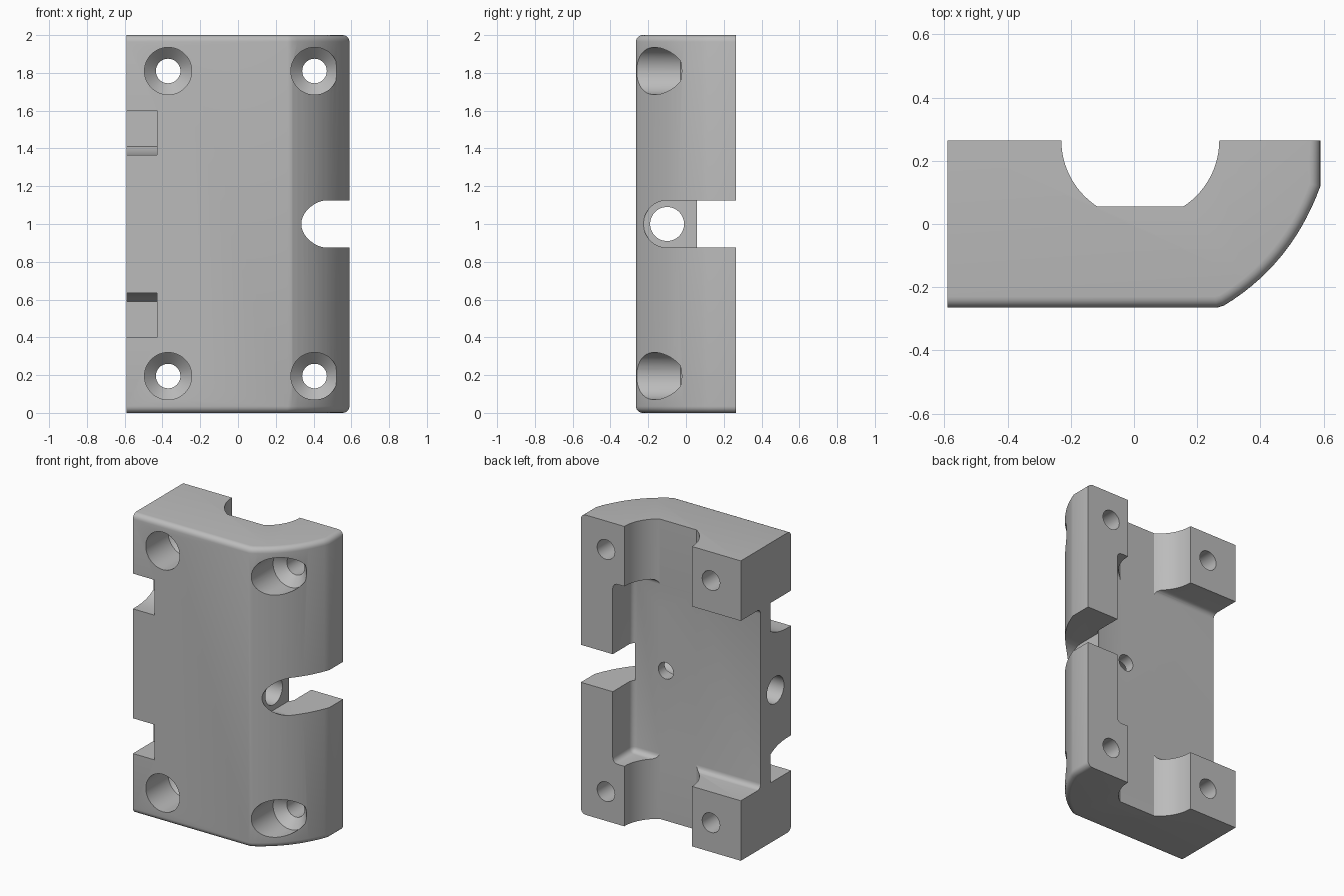
import bpy, bmesh
from math import sin, cos, pi
from mathutils import Vector

old = bpy.data.objects.get("Cube")
if old:
    bpy.data.objects.remove(old, do_unlink=True)

grey = bpy.data.materials.new("plain grey")
grey.use_nodes = True
grey.diffuse_color = (0.5, 0.5, 0.5, 1)
grey.node_tree.nodes["Principled BSDF"].inputs["Base Color"].default_value = (0.5, 0.5, 0.5, 1)

HX, HY, H = 0.59, 0.265, 2.0     # half width, half depth, height
FLOOR = 0.055                    # depth of the rear recess


def place(axis, a, b, t):
    """Put profile point (a, b) at distance t along an axis."""
    return {"x": (t, a, b), "y": (a, t, b), "z": (a, b, t)}[axis]


def loft(name, axis, sections, bevel=None, width=0.035):
    """Solid through (distance, profile) sections, with chosen edges rounded."""
    bm = bmesh.new()
    rings = [[bm.verts.new(place(axis, a, b, t)) for a, b in pts] for t, pts in sections]
    for low, high in zip(rings, rings[1:]):
        for i in range(len(low)):
            j = (i + 1) % len(low)
            bm.faces.new((low[i], low[j], high[j], high[i]))
    bm.faces.new(rings[0])
    bm.faces.new(rings[-1])
    bmesh.ops.recalc_face_normals(bm, faces=bm.faces)
    if bevel:
        edges = [e for e in bm.edges if bevel(e, (e.verts[0].co + e.verts[1].co) / 2)]
        bmesh.ops.bevel(bm, geom=edges, offset=width, segments=5, profile=0.5, affect="EDGES")
    mesh = bpy.data.meshes.new(name)
    bm.to_mesh(mesh)
    bm.free()
    obj = bpy.data.objects.new(name, mesh)
    bpy.context.collection.objects.link(obj)
    mesh.materials.append(grey)
    return obj


def arc(ca, cb, r, start=0.0, end=2 * pi, n=48):
    closed = abs(end - start) > 6.28
    steps = n if closed else n + 1
    return [(ca + r * cos(start + (end - start) * i / n),
             cb + r * sin(start + (end - start) * i / n)) for i in range(steps)]


def rod(name, axis, a, b, stops):
    return loft(name, axis, [(t, arc(a, b, r)) for t, r in stops])


def rect(a0, a1, b0, b1):
    return [(a0, b0), (a1, b0), (a1, b1), (a0, b1)]


# Body: block with one swept front corner and rounded end rims
p0, ctrl, p2 = Vector((0.285, -0.258)), Vector((0.5, -0.128)), Vector((HX, 0.12))
sweep = [tuple(p0 * (1 - t) ** 2 + ctrl * 2 * t * (1 - t) + p2 * t * t)
         for t in [i / 14 for i in range(15)]]
outline = [(-HX, -HY), (0.262, -HY)] + sweep + [(HX, HY), (-HX, HY)]


def on_rim(e, mid):
    flat = abs(e.verts[0].co.z - e.verts[1].co.z) < 0.001
    return flat and mid.x > -HX + 0.01 and mid.y < HY - 0.01


body = loft("bracket_body", "z", [(0, outline), (H, outline)], on_rim)
cutters = []

# Rear channel with a flat bottom
channel = [(x, max(y, FLOOR)) for x, y in arc(0.02, HY, 0.25, pi, 2 * pi, 40)]
low = [p for p in channel if p[1] > FLOOR]
half = (0.25 ** 2 - (HY - FLOOR) ** 2) ** 0.5
left = [p for p in low if p[0] < 0.02]
right = [p for p in low if p[0] > 0.02]
channel = [(-0.23, 0.4)] + left + [(0.02 - half, FLOOR), (0.02 + half, FLOOR)] + right + [(0.27, 0.4)]
cutters.append(loft("channel_cutter", "z", [(-0.1, channel), (H + 0.1, channel)]))

# Rear recess, open to one side, with rounded floor edges
recess = rect(-0.8, 0.355, FLOOR, 0.4)
cutters.append(loft("recess_cutter", "z", [(0.4, recess), (1.6, recess)],
                    lambda e, m: m.y < 0.3 and m.x > -0.7, 0.035))

# Cable bore and open-backed slot in the swept side
cutters.append(rod("bore_cutter", "x", -0.1, 1.0, [(-0.8, 0.09), (0.8, 0.09)]))
slot = [(0.4, 1.125)] + arc(-0.1, 1.0, 0.125, pi / 2, 1.5 * pi, 32) + [(0.4, 0.875)]
cutters.append(loft("slot_cutter", "x", [(0.335, slot), (0.8, slot)]))

# Small hole from the recess into the bore
cutters.append(rod("pin_hole_cutter", "y", 0.11, 1.0, [(-0.1, 0.055), (0.2, 0.055)]))

# Screw holes with deep conical seats
for x in (-0.37, 0.405):
    for z in (0.195, 1.81):
        cutters.append(rod("screw_cutter", "y", x, z,
                           [(-0.4, 0.125), (-0.03, 0.125), (0.03, 0.065), (0.4, 0.065)]))

# Side notches with a curved inner wall, mirrored about mid height
for s in (1, -1):
    curve = [(-0.265 + 0.215 * t, 1 + s * (0.365 + 0.045 * t ** 3)) for t in [i / 10 for i in range(11)]]
    notch = [(-0.4, 1 + s * 0.6), (-0.4, 1 + s * 0.365)] + curve + [(-0.05, 1 + s * 0.6)]
    cutters.append(loft("notch_cutter", "x", [(-0.8, notch), (-0.43, notch)]))

# Carve the body
bpy.context.view_layer.objects.active = body
for cutter in cutters:
    cutter.hide_render = True
    mod = body.modifiers.new(cutter.name, "BOOLEAN")
    mod.operation, mod.solver, mod.object = "DIFFERENCE", "EXACT", cutter
    bpy.ops.object.modifier_apply(modifier=mod.name)
    bpy.data.objects.remove(cutter, do_unlink=True)

bpy.ops.object.select_all(action="DESELECT")
body.select_set(True)
bpy.ops.object.shade_smooth_by_angle()
